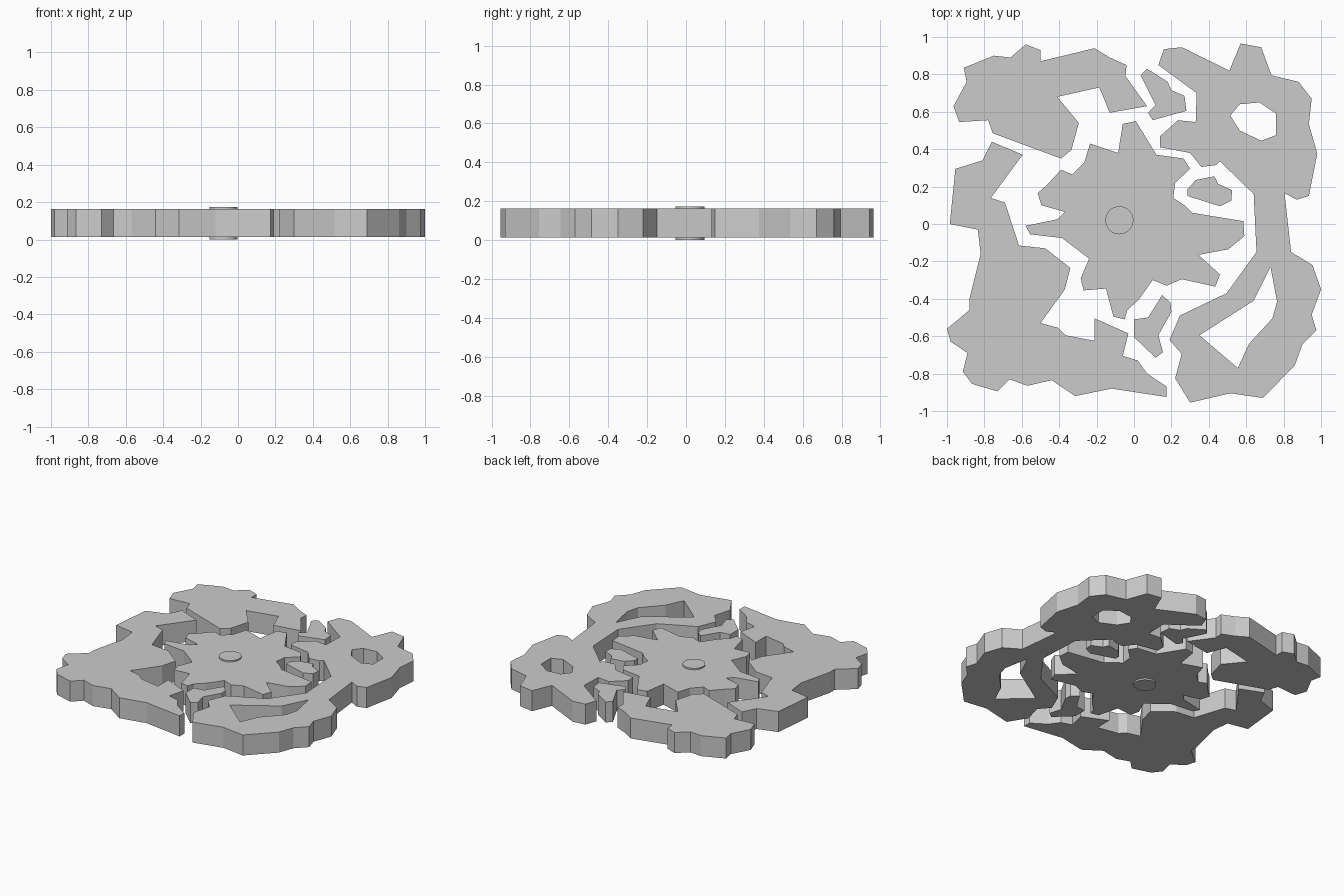
import bpy, bmesh

Z0, Z1 = 0.0125, 0.1625


def plate(name, outline, *holes):
    """Flat plate with straight walls: fill the loops, then extrude upward."""
    bm = bmesh.new()
    for loop in (outline,) + holes:
        vs = [bm.verts.new((x, y, Z0)) for x, y in loop]
        for a, b in zip(vs, vs[1:] + vs[:1]):
            bm.edges.new((a, b))
    bmesh.ops.triangle_fill(bm, edges=bm.edges[:], use_beauty=True, normal=(0, 0, 1))
    base = bm.faces[:]
    res = bmesh.ops.extrude_face_region(bm, geom=base, use_keep_orig=True)
    top = [g for g in res["geom"] if isinstance(g, bmesh.types.BMVert)]
    bmesh.ops.translate(bm, verts=top, vec=(0, 0, Z1 - Z0))
    bmesh.ops.recalc_face_normals(bm, faces=bm.faces[:])
    me = bpy.data.meshes.new(name)
    bm.to_mesh(me)
    bm.free()
    bpy.context.collection.objects.link(bpy.data.objects.new(name, me))


# Back left land plate
plate("back_left_plate", [
    (-.91, .835), (-.75, .90), (-.66, .89), (-.58, .96), (-.50, .93), (-.50, .87),
    (-.21, .94), (-.13, .89), (-.04, .85), (-.045, .79), (.07, .63), (-.13, .595),
    (-.185, .73), (-.41, .68), (-.295, .54), (-.335, .395), (-.39, .35), (-.755, .485),
    (-.78, .555), (-.935, .545), (-.965, .63), (-.895, .76)])

# Front left land plate
plate("front_left_plate", [
    (-.76, .44), (-.595, .37), (-.765, .14), (-.69, .115), (-.615, -.115), (-.475, -.13),
    (-.34, -.235), (-.37, -.35), (-.50, -.53), (-.405, -.555), (-.365, -.595), (-.21, -.625),
    (-.21, -.505), (-.03, -.585), (-.06, -.705), (.02, -.73), (.07, -.80), (.175, -.87),
    (.175, -.925), (-.12, -.88), (-.315, -.92), (-.44, -.835), (-.57, -.865), (-.665, -.83),
    (-.73, -.895), (-.865, -.855), (-.915, -.79), (-.89, -.69), (-.98, -.63), (-1, -.56),
    (-.88, -.46), (-.88, -.40), (-.82, -.16), (-.835, -.03), (-.985, 0), (-.955, .295),
    (-.81, .34)])

# Right land plate with two openings
plate("right_plate", [
    (.13, .85), (.16, .935), (.255, .945), (.51, .82), (.57, .965), (.68, .945),
    (.735, .795), (.88, .76), (.95, .67), (.935, .535), (.98, .375), (.935, .15),
    (.87, .13), (.805, .165), (.84, -.15), (.955, -.22), (1, -.35), (.95, -.485),
    (.975, -.57), (.90, -.645), (.86, -.755), (.69, -.93), (.515, -.905), (.30, -.955),
    (.22, -.825), (.255, -.695), (.19, -.62), (.245, -.49), (.495, -.37), (.655, -.15),
    (.64, .16), (.46, .335), (.44, .315), (.36, .305), (.30, .38), (.14, .41),
    (.14, .47), (.235, .555), (.33, .545), (.335, .70)],
    [(.565, .64), (.67, .65), (.76, .59), (.76, .475), (.68, .445), (.565, .50), (.515, .58)],
    [(.73, -.23), (.765, -.415), (.74, -.505), (.615, -.64), (.555, -.77), (.35, -.595),
     (.64, -.41)])

# Star-shaped centre plate
plate("centre_plate", [
    (-.06, .535), (.01, .55), (.12, .37), (.265, .35), (.30, .295), (.22, .22),
    (.21, .14), (.27, .10), (.31, .06), (.585, .015), (.59, -.065), (.505, -.135),
    (.345, -.165), (.46, -.27), (.435, -.335), (.255, -.295), (.175, -.33), (.10, -.30),
    (.025, -.405), (-.035, -.46), (-.05, -.51), (-.11, -.495), (-.15, -.345), (-.27, -.355),
    (-.285, -.29), (-.24, -.185), (-.385, -.075), (-.555, -.055), (-.58, -.01), (-.41, .025),
    (-.37, .065), (-.495, .10), (-.515, .165), (-.465, .21), (-.39, .29), (-.33, .265),
    (-.265, .33), (-.235, .43), (-.085, .38)])

# Small islets in the channels
plate("back_islet", [
    (.07, .83), (.18, .76), (.20, .715), (.27, .685), (.28, .605), (.10, .555),
    (.075, .595), (.115, .635), (.035, .795)])
plate("right_islet", [
    (.33, .235), (.43, .255), (.45, .215), (.525, .18), (.52, .125), (.46, .095),
    (.285, .15), (.285, .185)])
plate("front_islet", [
    (.15, -.38), (.195, -.42), (.20, -.47), (.13, -.595), (.155, -.685), (.115, -.715),
    (0, -.605), (0, -.51), (.075, -.50)])

# Round peg through the centre plate
bpy.ops.mesh.primitive_cylinder_add(vertices=32, radius=.075, depth=.172,
                                    location=(-.078, .02, .087))
peg = bpy.context.object
peg.name = "centre_peg"
bpy.ops.object.shade_smooth_by_angle()
